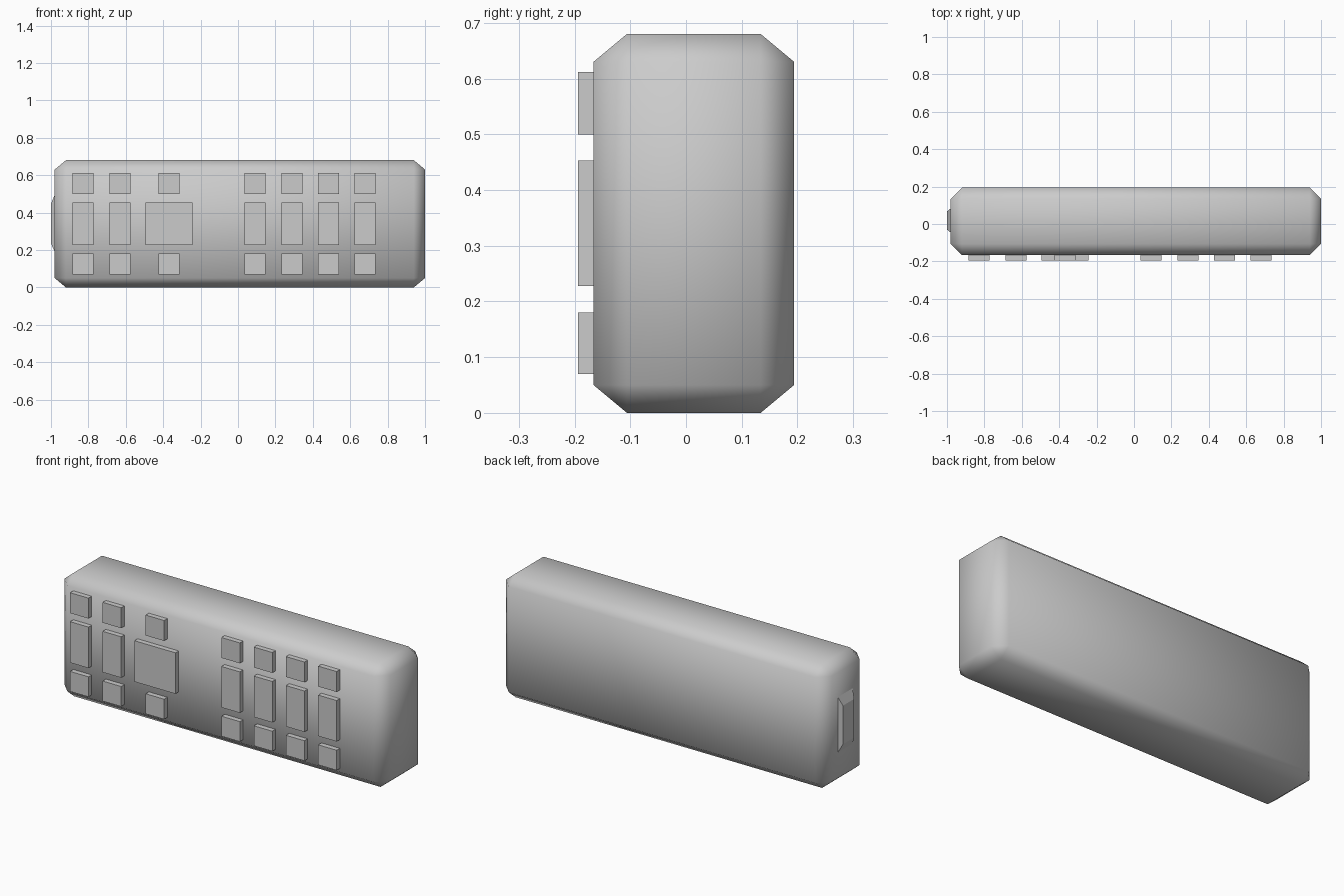
import bpy, bmesh

if "Cube" in bpy.data.objects:
    bpy.data.objects.remove(bpy.data.objects["Cube"])


def box(name, lo, hi):
    """Axis-aligned box object from its two opposite corners."""
    mesh = bpy.data.meshes.new(name)
    bm = bmesh.new()
    bmesh.ops.create_cube(bm, size=1)
    for v in bm.verts:
        v.co = [(a + b) / 2 + c * (b - a) for a, b, c in zip(lo, hi, v.co)]
    bm.to_mesh(mesh)
    bm.free()
    obj = bpy.data.objects.new(name, mesh)
    bpy.context.collection.objects.link(obj)
    return obj


# Body: chamfered, smooth-shaded box; the z scale makes the chamfer shallower
Z_SCALE = 0.05 / 0.06
body = box("body", (-0.98, -0.166, 0), (1.0, 0.194, 0.68 / Z_SCALE))
body.scale.z = Z_SCALE
bevel = body.modifiers.new("chamfer", 'BEVEL')
bevel.width = 0.06
bevel.segments = 1
for p in body.data.polygons:
    p.use_smooth = True

# Buttons: seven columns, three rows, with one wide button in the middle row
ROWS = {"lower": (0.07, 0.18), "middle": (0.228, 0.453), "upper": (0.50, 0.612)}
COLUMNS = [-0.828, -0.63, -0.369, 0.091, 0.288, 0.483, 0.679]
for i, x in enumerate(COLUMNS):
    for row, (z0, z1) in ROWS.items():
        half = 0.125 if (i == 2 and row == "middle") else 0.056
        box(f"{row}_button_{i + 1}", (x - half, -0.194, z0), (x + half, -0.160, z1))

# Emitter lens: raised block on the left end with a tapered outer face
lens = box("emitter_lens", (-1.0, -0.05, 0.18), (-0.975, 0.087, 0.507))
for v in lens.data.vertices:
    if v.co.x < -0.99:
        v.co.y += 0.02 if v.co.y < 0 else -0.02
        v.co.z += 0.055 if v.co.z < 0.3 else -0.06
